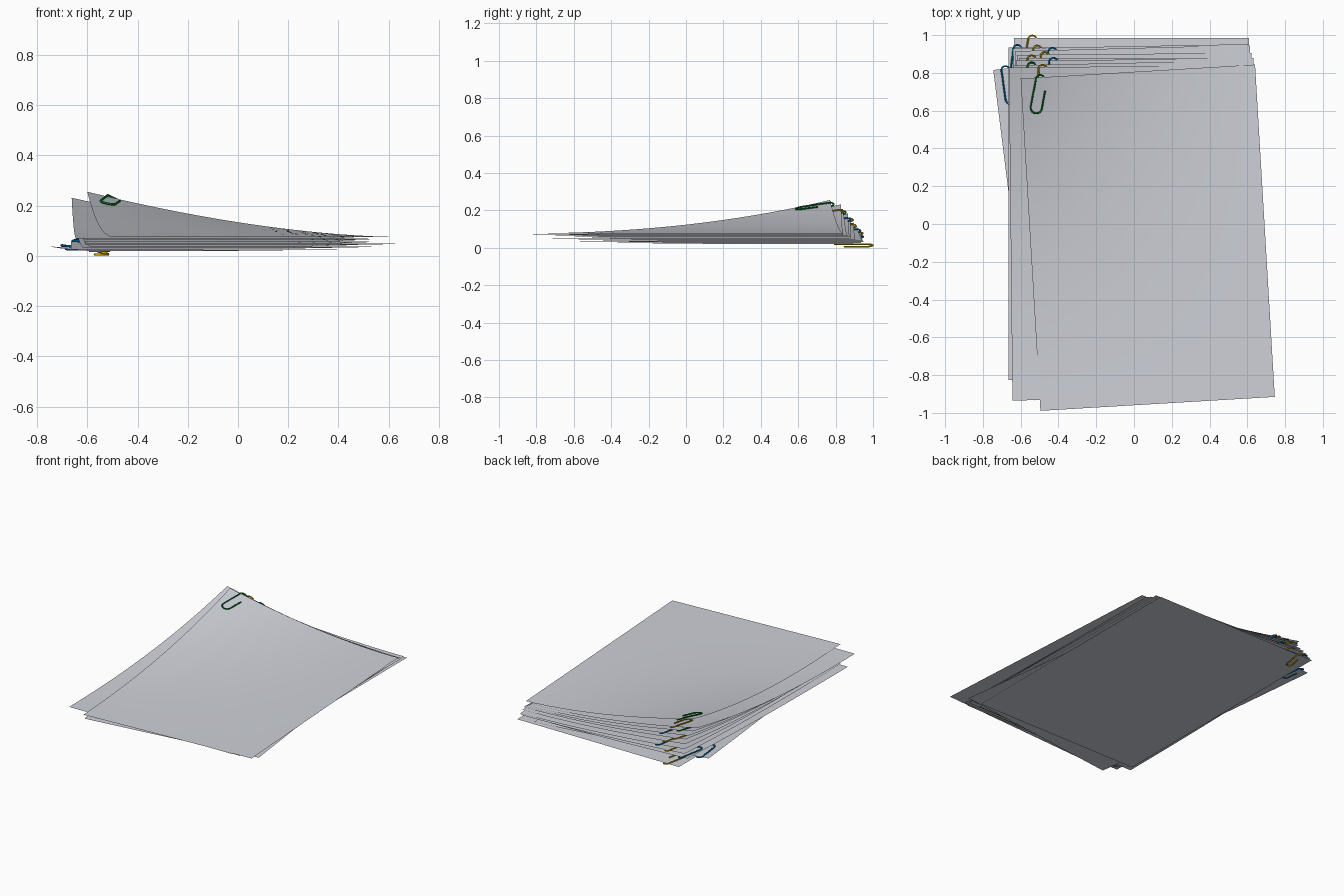
import bpy, bmesh, math
from mathutils import Vector, Matrix

if "Cube" in bpy.data.objects:
    bpy.data.objects.remove(bpy.data.objects["Cube"])

W, L = 1.243, 1.762          # sheet width and length


def material(name, rgb):
    m = bpy.data.materials.new(name)
    m.diffuse_color = (*rgb, 1)
    m.use_nodes = True
    m.node_tree.nodes["Principled BSDF"].inputs["Base Color"].default_value = m.diffuse_color
    return m


PAPER = material("paper grey", (0.62, 0.64, 0.69))
COLOURS = {"yellow": material("clip yellow", (0.55, 0.35, 0.0)),
           "blue": material("clip blue", (0.0, 0.19, 0.52)),
           "green": material("clip green", (0.0, 0.19, 0.015))}


def height(u, v, lift):
    """Sheet curl: u across from the left edge, v down from the back edge, 0..1."""
    u, v = min(max(u, 0), 1), min(max(v, 0), 1)
    return lift * (1 - u) ** 1.7 * (1 - v) ** 2.3


def finish(ob, mat):
    bpy.context.collection.objects.link(ob)
    ob.data.materials.append(mat)
    return ob


def sheet(name, place, z, lift):
    bm = bmesh.new()
    bmesh.ops.create_grid(bm, x_segments=20, y_segments=28, size=0.5)
    for vert in bm.verts:
        u, v = vert.co.x + 0.5, 0.5 - vert.co.y
        vert.co = place @ Vector((u * W, -v * L, 0))
        vert.co.z = z + height(u, v, lift)
    for f in bm.faces:
        f.smooth = True
    me = bpy.data.meshes.new(name)
    bm.to_mesh(me)
    bm.free()
    finish(bpy.data.objects.new(name, me), PAPER)


def clip_path():
    """Wire path: outer loop above the paper, inner loop below; y = 0 is the clip's top."""
    def arc(cx, cy, r, a0, a1, s0, s1, n=10):
        return [(cx + r * math.cos(math.radians(a0 + (a1 - a0) * i / n)),
                 cy + r * math.sin(math.radians(a0 + (a1 - a0) * i / n)),
                 s0 + (s1 - s0) * i / n) for i in range(n + 1)]
    pts = [(0.036, -0.08, 1), (0.034, -0.13, 1)]
    pts += arc(0.003, -0.175, 0.03, 0, -180, 1, 1)
    pts += [(-0.025, -0.11, 1), (-0.022, -0.05, 1)]
    pts += arc(0, -0.022, 0.022, 180, 0, 1, -1)
    pts += [(0.022, -0.06, -1), (0.021, -0.1, -1)]
    pts += arc(0.003, -0.135, 0.017, 0, -180, -1, -1)
    pts += [(-0.013, -0.1, -1), (-0.012, -0.06, -1)]
    return pts


def clip(name, place, z, lift, x, tilt, mat):
    cu = bpy.data.curves.new(name, 'CURVE')
    cu.dimensions = '3D'
    cu.bevel_depth, cu.bevel_resolution, cu.use_fill_caps = 0.0045, 2, True
    sp = cu.splines.new('POLY')
    pts = clip_path()
    sp.points.add(len(pts) - 1)
    spin = Matrix.Rotation(math.radians(tilt), 4, 'Z')
    for p, (px, py, side) in zip(sp.points, pts):
        local = Vector((x, 0.013, 0)) + spin @ Vector((px, py, 0))
        w = place @ local
        p.co = (w.x, w.y, z + height(local.x / W, -local.y / L, lift) + side * 0.007, 1)
    finish(bpy.data.objects.new(name, cu), mat)


# Sheets from bottom to top: back-left corner x, y, turn, clip offset, clip tilt, clip colour
SHEETS = [(-0.635, 0.985, 0, 0.1, -9, "yellow"), (-0.745, 0.815, 7.1, 0.063, 3, "blue"),
          (-0.665, 0.935, 0, 0.05, -5, "blue"), (-0.64, 0.93, 1.0, 0.13, -5, "yellow"),
          (-0.63, 0.915, 1.5, 0.2, -5, "blue"), (-0.62, 0.895, 0.5, 0.15, -5, "yellow"),
          (-0.61, 0.88, 0, 0.07, -5, "yellow"), (-0.625, 0.865, 0.5, 0.2, -5, "blue"),
          (-0.64, 0.84, 1.2, 0.1, -5, "green"), (-0.662, 0.828, 0.6, 0.178, 0, "yellow"),
          (-0.6, 0.77, 3.4, 0.107, -12, "green")]

for i, (x, y, turn, cx, tilt, colour) in enumerate(SHEETS):
    place = Matrix.Translation((x, y, 0)) @ Matrix.Rotation(math.radians(turn), 4, 'Z')
    z, lift = 0.0125 + 0.0063 * i, 0.018 * i
    sheet(f"paper_sheet_{i + 1}", place, z, lift)
    clip(f"paper_clip_{i + 1}", place, z, lift, cx, tilt, COLOURS[colour])
